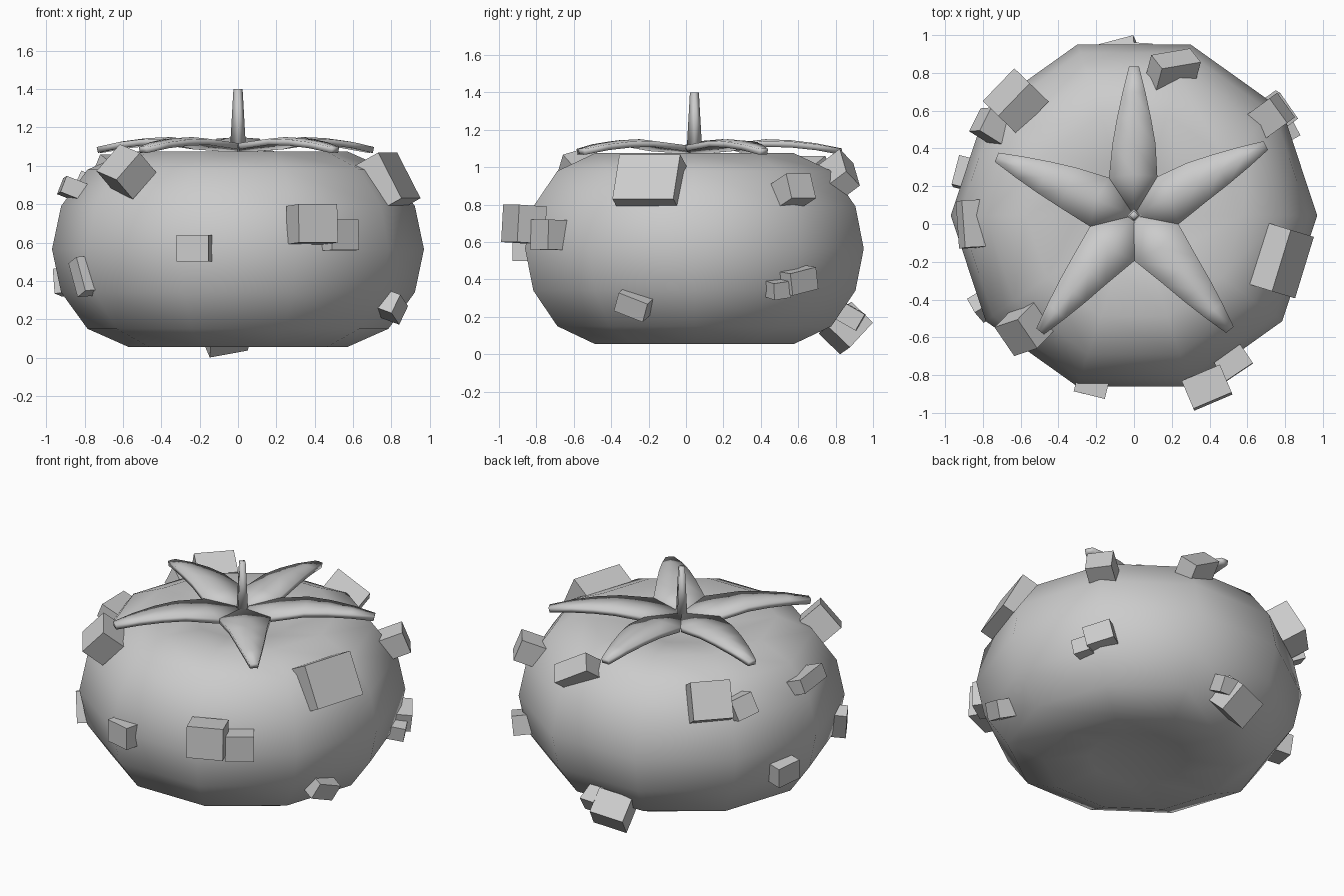
import bpy, bmesh
from math import sin, cos, radians, asin, degrees
from mathutils import Matrix, Vector

if "Cube" in bpy.data.objects:
    bpy.data.objects.remove(bpy.data.objects["Cube"])

CY, CZ = 0.045, 0.565


def finish(name, bm, smooth=None):
    bmesh.ops.recalc_face_normals(bm, faces=bm.faces)
    me = bpy.data.meshes.new(name)
    bm.to_mesh(me)
    bm.free()
    ob = bpy.data.objects.new(name, me)
    bpy.context.collection.objects.link(ob)
    if smooth:
        bpy.ops.object.select_all(action='DESELECT')
        ob.select_set(True)
        bpy.context.view_layer.objects.active = ob
        bpy.ops.object.shade_smooth_by_angle(angle=radians(smooth))
    return ob


def polar(angle, r, z):
    a = radians(angle)
    return Vector((r * cos(a), CY + r * sin(a), z))


# fruit body: ten-sided sphere with a corner facing +x, flattened, with dimpled poles
bm = bmesh.new()
bmesh.ops.create_uvsphere(bm, u_segments=10, v_segments=10, radius=1,
                          matrix=Matrix.Rotation(radians(18), 4, 'Z'))
ring_height = [0, 0.225, 0.415, 0.51, 0.475, 0.43]
for v in bm.verts:
    lat = degrees(asin(max(-1, min(1, v.co.z))))
    z = ring_height[round(abs(lat) / 18)] * (1 if lat > 0 else -1)
    v.co = (v.co.x * 0.97, CY + v.co.y * 0.952, CZ + z)
finish("fruit_body", bm, 80)

# calyx: five pointed, arched leaves meeting at the middle
angles = [28, 90, 157, 231, 310]
bm = bmesh.new()
for i, ang in enumerate(angles):
    before = (angles[i - 1] - (360 if i == 0 else 0) + ang) / 2
    after = (angles[(i + 1) % 5] + (360 if i == 4 else 0) + ang) / 2
    side = polar(ang + 90, 1, 0) - Vector((0, CY, 0))
    rows = [(polar(before, 0.24, 1.118), polar(ang, 0.22, 1.13), polar(after, 0.24, 1.118))]
    for k in range(4):
        t = k / 3
        r, w = 0.38 + 0.41 * t, 0.114 - 0.065 * t - 0.023 * t * t
        mid = polar(ang, r, 1.15 - 0.05 * t * t)
        drop = Vector((0, 0, w * 0.08))
        rows.append((mid - side * w - drop, mid, mid + side * w - drop))
    rows = [[bm.verts.new(p) for p in row] for row in rows]
    center = bm.verts.new((0, CY, 1.1))
    for k in (0, 1):
        bm.faces.new((center, rows[0][k], rows[0][k + 1]))
        for a, b in zip(rows, rows[1:]):
            bm.faces.new((a[k], b[k], b[k + 1], a[k + 1]))
calyx = finish("calyx_leaves", bm, 40)
for p in calyx.data.polygons:
    if p.normal.z < 0:
        p.flip()
mod = calyx.modifiers.new("thickness", 'SOLIDIFY')
mod.thickness = 0.032
mod.offset = -1
for p in calyx.data.polygons:
    p.use_smooth = False

# stem
bm = bmesh.new()
bmesh.ops.create_cone(bm, cap_ends=True, segments=4, radius1=0.042, radius2=0.024,
                      depth=0.32, matrix=Matrix.Translation((0, CY, 1.24))
                      @ Matrix.Rotation(radians(45), 4, 'Z') @ Matrix.Rotation(radians(45), 4, 'Z'))
finish("stem", bm, 95)
for p in calyx.data.polygons:
    p.use_smooth = True

# blocks stuck on the skin, tilting with height:
# heading, outer face radius, outer face height, width, height, roll
blocks = [
    (-67, 1.07, 0.70, 0.22, 0.20, 0),
    (-56, 1.0, 0.64, 0.17, 0.16, 0),
    (-104, 0.98, 0.57, 0.17, 0.14, 0),
    (-17, 0.88, 0.95, 0.34, 0.27, 0),
    (136, 0.94, 0.96, 0.24, 0.23, 0),
    (148, 0.96, 0.90, 0.14, 0.13, 15),
    (-134, 0.90, 1.02, 0.19, 0.19, -18),
    (75, 0.86, 1.0, 0.24, 0.12, 38),
    (36, 0.97, 0.90, 0.16, 0.14, 0),
    (36, 1.0, 0.39, 0.17, 0.12, 12),
    (29, 0.97, 0.34, 0.10, 0.09, 8),
    (95, 0.87, 0.085, 0.21, 0.19, -14),
    (87, 0.89, 0.17, 0.10, 0.10, 0),
    (166, 0.97, 0.39, 0.16, 0.13, 6),
    (183, 0.92, 0.90, 0.25, 0.09, 3),
    (-149, 0.98, 0.42, 0.09, 0.19, 22),
    (-22, 0.91, 0.25, 0.17, 0.11, -22),
]
DEPTH = 0.16
for n, (heading, r, z, w, h, roll) in enumerate(blocks, 1):
    tilt = 190 * (z - CZ) * abs(z - CZ)
    m = (Matrix.Translation(polar(heading, r, z))
         @ Matrix.Rotation(radians(heading), 4, 'Z')
         @ Matrix.Rotation(radians(-tilt), 4, 'Y')
         @ Matrix.Rotation(radians(roll), 4, 'X')
         @ Matrix.Translation((-DEPTH / 2, 0, 0))
         @ Matrix.Diagonal((DEPTH, w, h, 1)))
    bm = bmesh.new()
    bmesh.ops.create_cube(bm, size=1, matrix=m)
    finish(f"skin_block_{n}", bm)
